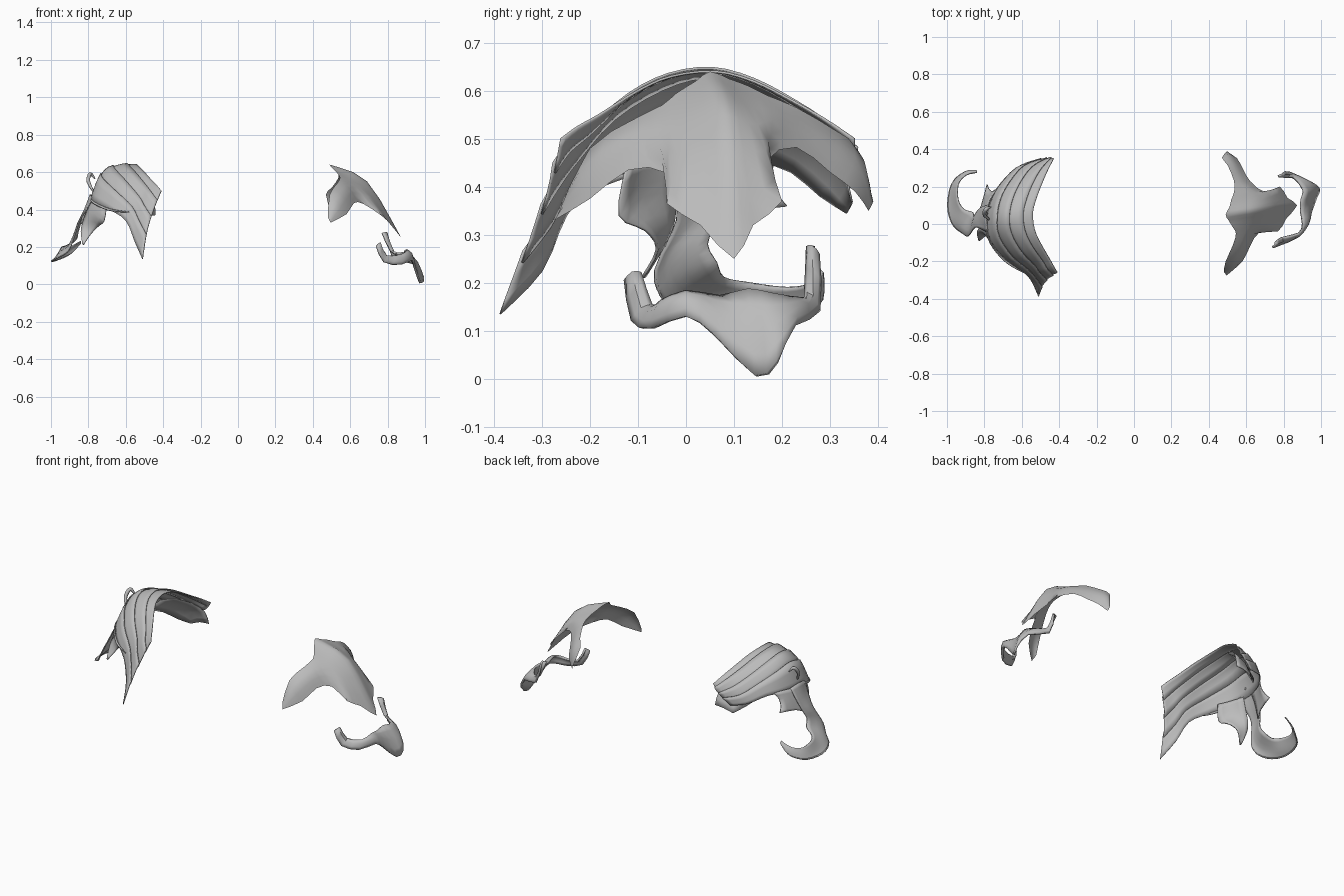
import bpy, bmesh, math
from mathutils import Vector as V

steel = bpy.data.materials.new("grey_steel")
steel.diffuse_color = (0.5, 0.5, 0.5, 1)


def spline(pts, t):
    """Catmull-Rom point at t in 0..1 along pts."""
    n = len(pts) - 1
    f = min(max(t, 0), 1) * n
    i = min(int(f + 1e-6), n - 1)
    f -= i
    p = [V(pts[min(max(i + k, 0), n)]) for k in (-1, 0, 1, 2)]
    return 0.5 * (2 * p[1] + (p[2] - p[0]) * f
                  + (2 * p[0] - 5 * p[1] + 4 * p[2] - p[3]) * f * f
                  + (3 * p[1] - p[0] - 3 * p[2] + p[3]) * f ** 3)


def resample(rows, nu, nv, u0=0.0, u1=1.0):
    """Finer grid over the part of the rows between u0 and u1."""
    cut = [[spline(r, u0 + (u1 - u0) * k / nu) for k in range(nu + 1)] for r in rows]
    return [[spline([r[k] for r in cut], j / nv) for k in range(nu + 1)]
            for j in range(nv + 1)]


def sheet(name, rows, thick=0.0, flip=False):
    bm = bmesh.new()
    g = [[bm.verts.new(p) for p in r] for r in rows]
    for a, b in zip(g, g[1:]):
        for k in range(len(a) - 1):
            q = [a[k], b[k], b[k + 1], a[k + 1]]
            bm.faces.new(q[::-1] if flip else q)
    bmesh.ops.remove_doubles(bm, verts=bm.verts, dist=0.0005)
    me = bpy.data.meshes.new(name)
    bm.to_mesh(me)
    bm.free()
    ob = bpy.data.objects.new(name, me)
    bpy.context.collection.objects.link(ob)
    me.materials.append(steel)
    if thick:
        m = ob.modifiers.new("thickness", 'SOLIDIFY')
        m.thickness, m.offset = thick, 0
    bpy.ops.object.select_all(action='DESELECT')
    ob.select_set(True)
    bpy.context.view_layer.objects.active = ob
    bpy.ops.object.shade_smooth_by_angle(angle=math.radians(40))
    return ob


def rib(name, pts, r, steps=20):
    """Round bar that tapers to both ends."""
    cu = bpy.data.curves.new(name, 'CURVE')
    cu.dimensions, cu.bevel_depth, cu.bevel_resolution = '3D', r, 1
    s = cu.splines.new('POLY')
    s.points.add(steps)
    for i, p in enumerate(s.points):
        p.co = (*spline(pts, i / steps), 1)
        p.radius = 0.35 + 0.65 * math.sin(math.pi * i / steps)
    ob = bpy.data.objects.new(name, cu)
    bpy.context.collection.objects.link(ob)
    cu.materials.append(steel)


# Right shoulder plate: front wing, notched centre spur, back wing
sheet("right_shoulder_plate", resample([
    [(.48, -.255, .36), (.49, -.268, .34), (.495, -.275, .33)],
    [(.49, -.20, .48), (.535, -.22, .435), (.58, -.20, .375)],
    [(.53, -.11, .54), (.58, -.13, .50), (.62, -.12, .435)],
    [(.545, -.05, .57), (.61, -.06, .52), (.67, -.045, .43)],
    [(.53, -.02, .595), (.65, -.01, .52), (.77, -.04, .365)],
    [(.505, .02, .62), (.67, .04, .54), (.815, .03, .32)],
    [(.49, .05, .64), (.69, .08, .55), (.872, .10, .25)],
    [(.51, .09, .625), (.69, .11, .54), (.82, .14, .32)],
    [(.52, .13, .61), (.67, .15, .53), (.78, .20, .37)],
    [(.535, .17, .59), (.63, .18, .54), (.70, .17, .455)],
    [(.535, .23, .565), (.58, .23, .53), (.62, .23, .482)],
    [(.50, .315, .515), (.54, .32, .48), (.58, .30, .43)],
    [(.47, .355, .48), (.505, .375, .44), (.55, .352, .39)],
    [(.50, .39, .37), (.503, .386, .36), (.506, .38, .35)],
], 6, 26))

# Right arm hook: a U-shaped band with a pointed drop
hook = [
    ((.755, -.095, .22), (.74, -.125, .205)), ((.79, -.07, .15), (.78, -.11, .12)),
    ((.88, -.05, .16), (.87, -.07, .105)), ((.90, .00, .18), (.93, .00, .13)),
    ((.89, .07, .17), (.945, .06, .09)), ((.895, .13, .185), (.975, .145, .006)),
    ((.905, .18, .175), (.99, .19, .035)), ((.86, .24, .165), (.94, .225, .11)),
    ((.815, .25, .18), (.83, .275, .14)), ((.77, .255, .275), (.795, .275, .26))]
bulged = [[a, (V(a) + V(b)) / 2 + V((.01, 0, .01)), b] for a, b in hook]
sheet("right_arm_hook", resample(bulged, 4, 18), 0.012)

# Left shoulder: overlapping lames that sweep to a spike at the front
arch = [
    [(-.41, -.26, .50), (-.45, -.28, .40), (-.487, -.325, .28), (-.51, -.387, .135)],
    [(-.43, -.225, .525), (-.485, -.25, .45), (-.525, -.275, .35), (-.55, -.30, .225)],
    [(-.455, -.18, .55), (-.51, -.21, .49), (-.56, -.235, .42), (-.60, -.25, .34)],
    [(-.50, -.10, .60), (-.575, -.13, .57), (-.64, -.17, .50), (-.69, -.19, .40)],
    [(-.53, -.03, .63), (-.62, -.04, .62), (-.71, -.06, .57), (-.77, -.09, .44)],
    [(-.54, .06, .64), (-.63, .05, .635), (-.72, .04, .60), (-.79, .03, .45)],
    [(-.52, .14, .62), (-.61, .14, .61), (-.70, .14, .57), (-.76, .14, .45)],
    [(-.49, .22, .58), (-.57, .23, .56), (-.65, .23, .52), (-.71, .22, .45)],
    [(-.46, .29, .54), (-.52, .30, .51), (-.58, .31, .46), (-.63, .30, .41)],
    [(-.43, .35, .50), (-.455, .35, .46), (-.49, .345, .43), (-.54, .337, .39)]]
centre = V((-.50, .04, .25))
for i in range(4):
    grid = resample(arch, 3, 27, max(0, i * .25 - .05), (i + 1) * .25)
    for r in grid:
        for k, p in enumerate(r):
            # the overlapping inner edge of each lame stands proud
            lift = (.008 if i else 0) * (1 - k / 3)
            p += (p - centre).normalized() * lift
    sheet("left_lame_%d" % (i + 1), grid, 0.005, True)

# Left under-flap: shows below the lames at the back
sheet("left_back_flap", resample([
    [(-.44, .345, .37), (-.50, .345, .365), (-.555, .335, .345)],
    [(-.45, .32, .45), (-.53, .31, .43), (-.605, .28, .38)],
    [(-.49, .25, .52), (-.58, .24, .49), (-.665, .22, .43)],
    [(-.53, .16, .57), (-.63, .15, .54), (-.72, .15, .455)]], 4, 6), 0.004, True)

# Left arm guard: runs down from the lames and curls back as a crescent
guard = [
    [(-.775, -.05, .46), (-.79, .03, .48), (-.78, .10, .47)],
    [(-.81, -.03, .40), (-.82, .03, .40), (-.815, .09, .40)],
    [(-.85, -.02, .33), (-.855, .02, .33), (-.84, .065, .33)],
    [(-.885, -.065, .225), (-.88, -.03, .26), (-.855, .045, .28)],
    [(-.915, -.05, .17), (-.91, -.02, .20), (-.865, .065, .24)],
    [(-.97, .00, .14), (-.95, .03, .17), (-.91, .08, .21)],
    [(-.995, .10, .125), (-.97, .10, .15), (-.94, .13, .20)],
    [(-.97, .22, .13), (-.96, .21, .16), (-.94, .21, .19)],
    [(-.90, .28, .16), (-.90, .275, .18), (-.90, .26, .20)],
    [(-.84, .285, .22), (-.84, .28, .225), (-.84, .275, .23)]]
sheet("left_arm_guard", resample(guard, 6, 27), 0.006, True)

# Left lobes: claw-shaped plates hanging ahead of and behind the guard
sheet("left_front_lobe", resample([
    [(-.70, -.125, .435), (-.75, -.09, .455), (-.785, -.01, .46)],
    [(-.715, -.138, .34), (-.77, -.09, .38), (-.81, -.02, .39)],
    [(-.745, -.085, .31), (-.79, -.06, .32), (-.83, -.025, .33)],
    [(-.785, -.06, .27), (-.81, -.055, .275), (-.84, -.045, .28)],
    [(-.825, -.09, .212), (-.828, -.088, .212), (-.832, -.085, .214)]],
    4, 12), 0.006, True)
sheet("left_back_lobe", resample([
    [(-.79, .05, .46), (-.77, .13, .47), (-.73, .19, .46)],
    [(-.815, .05, .41), (-.79, .12, .42), (-.755, .175, .425)],
    [(-.83, .05, .36), (-.805, .11, .375), (-.775, .185, .39)],
    [(-.84, .05, .32), (-.815, .10, .345), (-.785, .21, .36)]],
    4, 6), 0.006)

# Raised trims and the small curl on the left side
rib("left_front_trim", [(-.79, .05, .47), (-.775, -.08, .44), (-.69, -.195, .40),
                        (-.58, -.265, .385)], .007)
rib("left_guard_trim", [r[0] for r in guard[3:]], .005)
rib("left_upper_curl", [(-.77, .02, .49), (-.80, .05, .55), (-.79, .08, .59),
                        (-.765, .09, .565)], .011)
